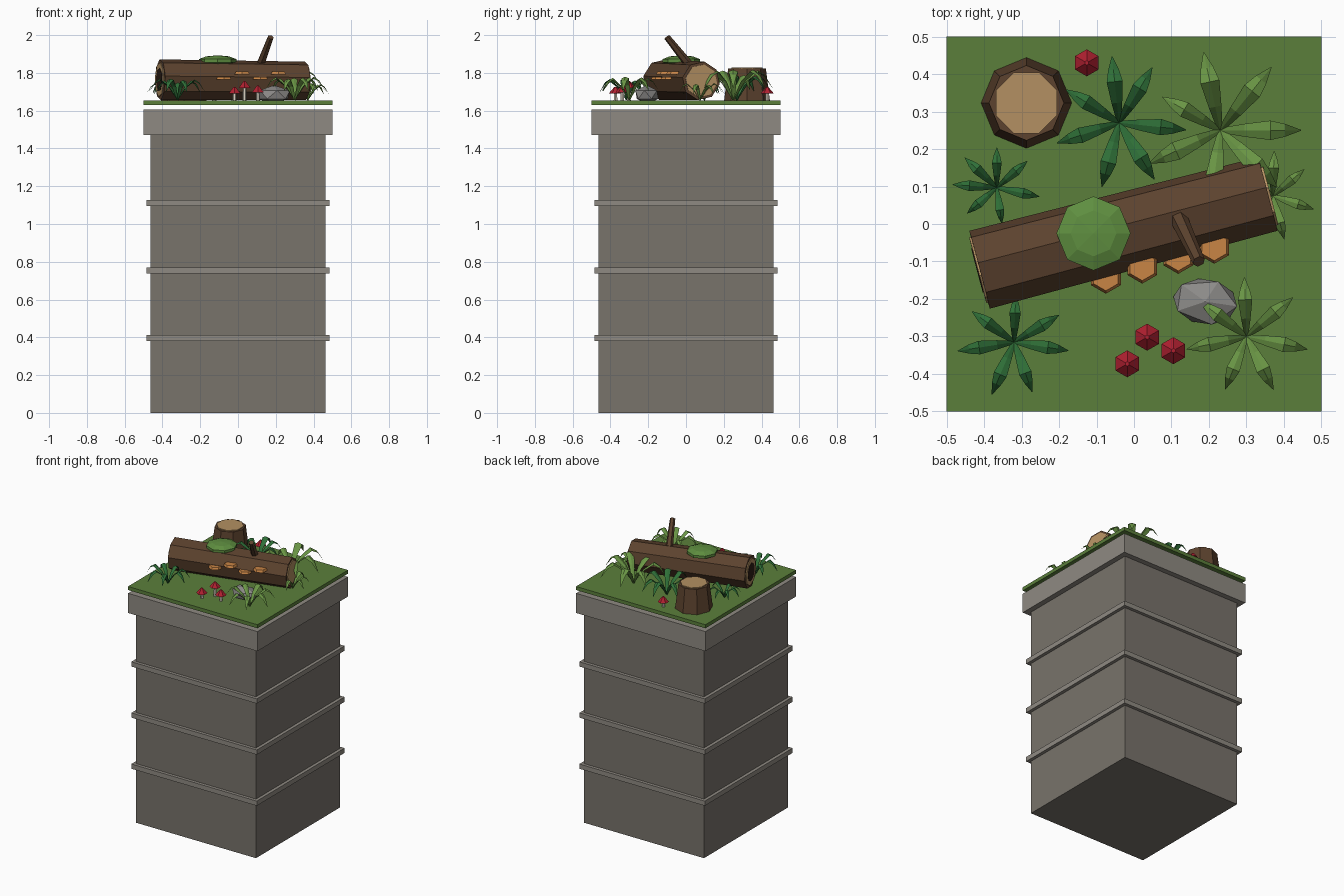
import bpy, bmesh, math
from mathutils import Vector, Matrix

if "Cube" in bpy.data.objects:
    bpy.data.objects.remove(bpy.data.objects["Cube"])

GROUND = 1.655


def mat(name, hexcol):
    m = bpy.data.materials.new(name)
    rgb = [int(hexcol[i:i + 2], 16) / 255 for i in (0, 2, 4)]
    m.diffuse_color = [((c + 0.055) / 1.055) ** 2.4 for c in rgb] + [1]
    m.use_nodes = True
    m.node_tree.nodes["Principled BSDF"].inputs["Base Color"].default_value = m.diffuse_color
    return m


STONE = mat("stone", "78736b")
TRIM = mat("pale_stone", "8f8a82")
GRASS = mat("grass", "5b7f3b")
BARK = mat("bark", "5c422e")
HOLLOW = mat("hollow", "2c1e16")
WOOD = mat("cut_wood", "b39062")
MOSS = mat("moss", "5f8f40")
FUNGUS = mat("fungus", "c98545")
RED = mat("red_cap", "b02030")
STEM = mat("pale_stem", "d8cfc0")
ROCK = mat("rock", "8c8a88")
DARK = mat("dark_fern", "2f7038")
LIGHT = mat("light_fern", "6a9645")


def finish(bm, name, m, fix=True):
    if fix:
        bmesh.ops.recalc_face_normals(bm, faces=bm.faces)
    me = bpy.data.meshes.new(name)
    bm.to_mesh(me)
    bm.free()
    me.materials.append(m)
    ob = bpy.data.objects.new(name, me)
    bpy.context.collection.objects.link(ob)
    return ob


def slab(name, half, z0, z1, m):
    bm = bmesh.new()
    bmesh.ops.create_cube(bm, size=1, matrix=Matrix.Translation((0, 0, (z0 + z1) / 2))
                          @ Matrix.Diagonal((2 * half, 2 * half, z1 - z0, 1)))
    finish(bm, name, m)


def frustum(name, p0, p1, r0, r1, n, m, roll=0):
    """Tapered n-sided prism between two points."""
    p0, p1 = Vector(p0), Vector(p1)
    d = (p1 - p0).normalized()
    u = d.cross((0, 0, 1))
    u = u.normalized() if u.length > 1e-4 else Vector((1, 0, 0))
    v = u.cross(d)
    bm = bmesh.new()
    rings = []
    for p, r in ((p0, r0), (p1, r1)):
        angs = [math.radians(roll) + math.tau * k / n for k in range(n)]
        rings.append([bm.verts.new(p + r * (u * math.cos(a) + v * math.sin(a))) for a in angs])
    for k in range(n):
        j = (k + 1) % n
        bm.faces.new((rings[0][k], rings[0][j], rings[1][j], rings[1][k]))
    bm.faces.new(rings[0])
    bm.faces.new(rings[1])
    return finish(bm, name, m)


def fern(name, x, y, leaves, m):
    """Arching folded leaves; each leaf is (angle, length)."""
    profile = ((0, 0, 0.03), (0.3, 0.45, 0.08), (0.62, 0.7, 0.12), (0.8, 0.6, 0.08), (1, 0.3, 0.005))
    bm = bmesh.new()
    for ang, length in leaves:
        a = math.radians(ang)
        out, side = Vector((math.cos(a), math.sin(a), 0)), Vector((-math.sin(a), math.cos(a), 0))
        prev = None
        for r, h, w in profile:
            c = Vector((x, y, GROUND)) + length * (out * r + Vector((0, 0, h)))
            row = [bm.verts.new(c - side * w * length),
                   bm.verts.new(c + Vector((0, 0, 0.4 * w * length))),
                   bm.verts.new(c + side * w * length)]
            if prev:
                for i in (0, 1):
                    bm.faces.new((prev[i], row[i], row[i + 1], prev[i + 1]))
            prev = row
    finish(bm, name, m, fix=False)


# Pillar with trim bands, capstone and grass sheet
slab("pillar", 0.463, 0, 1.47, STONE)
for i, z in enumerate((0.38, 0.737, 1.094)):
    slab(f"trim_band_{i + 1}", 0.485, z, z + 0.033, TRIM)
slab("capstone", 0.5, 1.47, 1.607, TRIM)
slab("grass_top", 0.5, 1.63, GROUND, GRASS)

# Fallen log with cut ends and hollow
left, right = Vector((-0.412, -0.122, 1.764)), Vector((0.357, 0.08, 1.758))
axis = (right - left).normalized()
frustum("log", left, right, 0.109, 0.103, 8, BARK, 10)
frustum("log_cut_right", right - axis * 0.01, right + axis * 0.006, 0.088, 0.088, 8, WOOD, 10)
frustum("log_cut_left", left + axis * 0.01, left - axis * 0.005, 0.092, 0.092, 8, WOOD, 10)
frustum("log_hollow", left + axis * 0.01, left - axis * 0.007, 0.062, 0.062, 8, HOLLOW, 10)
frustum("branch_stub", (0.11, 0.035, 1.82), (0.173, -0.1, 1.989), 0.025, 0.017, 6, BARK)

# Moss cushion on the log
bm = bmesh.new()
bmesh.ops.create_uvsphere(bm, u_segments=8, v_segments=5, radius=1,
                          matrix=Matrix.Translation((-0.108, -0.025, 1.864))
                          @ Matrix.Diagonal((0.104, 0.104, 0.029, 1)))
finish(bm, "moss", MOSS)

# Shelf fungi along the front of the log
for i, (x, y, z) in enumerate(((-0.075, -0.14, 1.772), (0.022, -0.113, 1.8),
                               (0.118, -0.087, 1.772), (0.214, -0.06, 1.8))):
    frustum(f"shelf_fungus_{i + 1}", (x, y, z - 0.008), (x, y, z + 0.007), 0.046, 0.038, 6, FUNGUS, 30)

# Stump
frustum("stump", (-0.287, 0.323, GROUND), (-0.287, 0.323, 1.822), 0.121, 0.1, 8, BARK)
frustum("stump_cut", (-0.287, 0.323, 1.81), (-0.287, 0.323, 1.828), 0.088, 0.088, 8, WOOD, 22.5)

# Mushrooms
for i, (x, y, top) in enumerate(((-0.126, 0.43, 1.725), (0.035, -0.302, 1.756),
                                 (-0.018, -0.373, 1.726), (0.105, -0.338, 1.732))):
    frustum(f"mushroom_stem_{i + 1}", (x, y, GROUND), (x, y, top - 0.02), 0.011, 0.009, 6, STEM)
    frustum(f"mushroom_cap_{i + 1}", (x, y, top - 0.035), (x, y, top), 0.036, 0.006, 6, RED, 30)

# Rock
bm = bmesh.new()
bmesh.ops.create_icosphere(bm, subdivisions=1, radius=1,
                           matrix=Matrix.Translation((0.19, -0.207, 1.685))
                           @ Matrix.Rotation(-0.15, 4, "Z") @ Matrix.Diagonal((0.096, 0.068, 0.05, 1)))
finish(bm, "rock", ROCK)

# Ferns
fern("fern_back", -0.04, 0.27, ((96, .178), (59, .172), (-6, .18), (-58, .178),
                                (-105, .177), (198, .174), (148, .167)), DARK)
fern("fern_back_right", 0.23, 0.25, ((102, .213), (51, .217), (0, .216), (-45, .215),
                                     (-97, .2), (205, .21), (150, .178)), LIGHT)
fern("fern_left", -0.366, 0.097, ((90, .107), (41, .108), (-12, .116), (-82, .097),
                                  (221, .105), (176, .118), (137, .117)), DARK)
fern("fern_right", 0.37, 0.075, ((88, .12), (40, .11), (-18, .115), (-75, .12),
                                 (-125, .11), (185, .11), (138, .11)), LIGHT)
fern("fern_front_left", -0.32, -0.315, ((88, .125), (31, .14), (-9, .147), (-70, .142),
                                        (247, .152), (189, .152), (144, .139)), DARK)
fern("fern_front_right", 0.3, -0.3, ((92, .158), (40, .161), (-12, .166), (-63, .159),
                                     (248, .152), (192, .163), (143, .155)), LIGHT)
